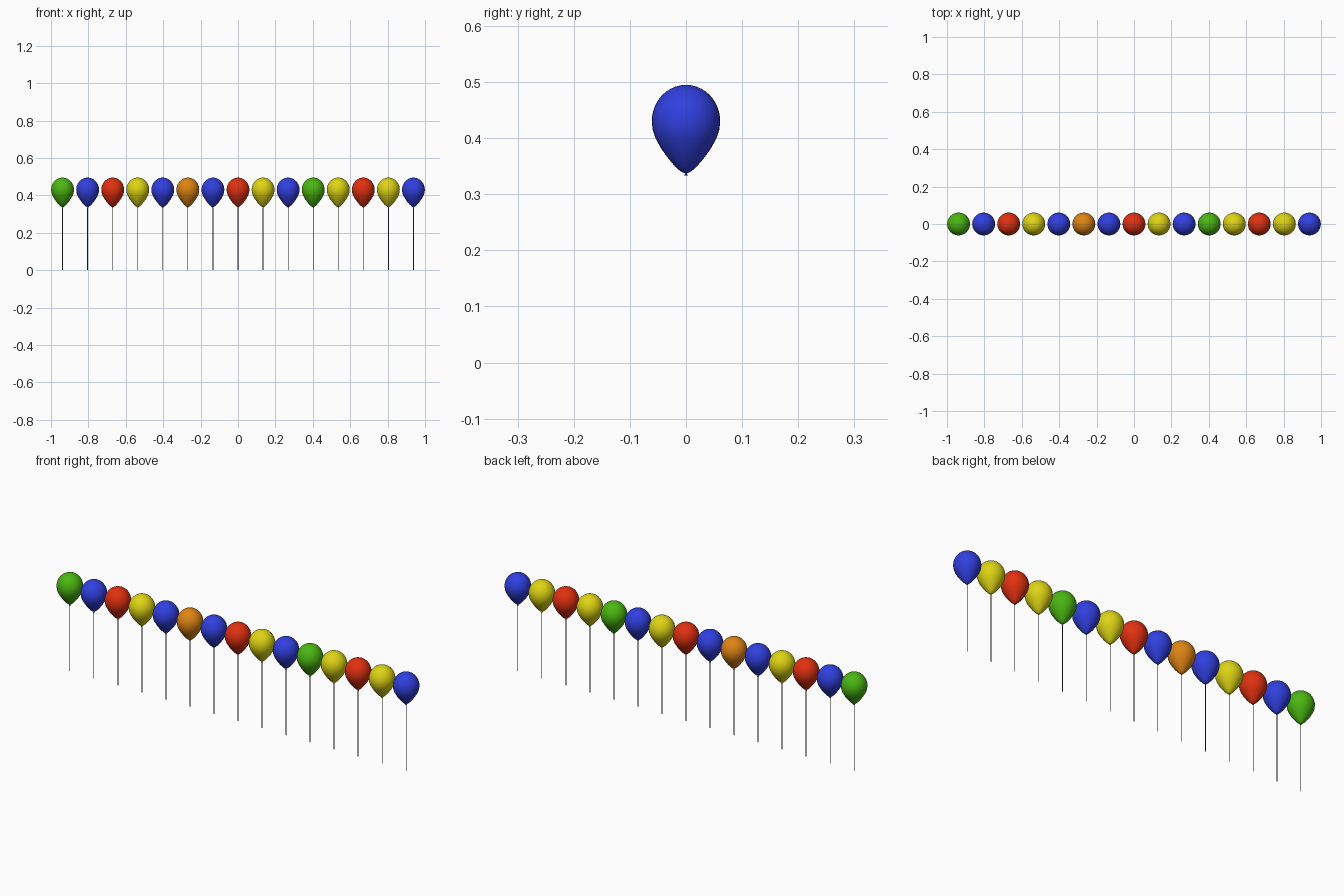
import bpy, bmesh, math
from mathutils import Vector

if "Cube" in bpy.data.objects:
    bpy.data.objects.remove(bpy.data.objects["Cube"], do_unlink=True)

COLOURS = {
    "green": (0.07, 0.47, 0.006),
    "blue": (0.03, 0.05, 0.74),
    "red": (0.75, 0.03, 0.005),
    "yellow": (0.73, 0.66, 0.007),
    "orange": (0.73, 0.23, 0.007),
    "string_grey": (0.06, 0.06, 0.06),
}
ORDER = ("green blue red yellow blue orange blue red "
         "yellow blue green yellow red yellow blue").split()
SPACING = 0.134
RADIUS, WIDEST, TOP = 0.061, 0.43, 0.495
STRING_WIDTH = 0.004


def make_material(name, rgb):
    mat = bpy.data.materials.new(name)
    mat.use_nodes = True
    mat.diffuse_color = (*rgb, 1)
    mat.node_tree.nodes["Principled BSDF"].inputs["Base Color"].default_value = (*rgb, 1)
    return mat


def add_object(name, bm, mat, x):
    mesh = bpy.data.meshes.new(name)
    bm.to_mesh(mesh)
    bm.free()
    mesh.materials.append(mat)
    obj = bpy.data.objects.new(name, mesh)
    obj.location.x = x
    bpy.context.collection.objects.link(obj)
    return obj


def balloon_profile():
    # Rounded crown, then the taper down to the neck and flared knot
    crown = [(RADIUS * math.sin(a), WIDEST + (TOP - WIDEST) * math.cos(a))
             for a in (math.pi / 2 * i / 10 for i in range(11))]
    taper = [(0.0595, 0.415), (0.0545, 0.4), (0.044, 0.381), (0.031, 0.363),
             (0.019, 0.349), (0.01, 0.341), (0.004, 0.338), (0.0015, 0.3365),
             (0.0045, 0.333), (0, 0.334)]
    return crown + taper


def balloon_mesh():
    bm = bmesh.new()
    verts = [bm.verts.new((r, 0, z)) for r, z in balloon_profile()]
    edges = [bm.edges.new(pair) for pair in zip(verts, verts[1:])]
    bmesh.ops.spin(bm, geom=verts + edges, cent=(0, 0, 0), axis=(0, 0, 1),
                   angle=math.tau, steps=32, use_duplicate=False)
    bmesh.ops.remove_doubles(bm, verts=bm.verts, dist=0.0001)
    bmesh.ops.recalc_face_normals(bm, faces=bm.faces)
    for face in bm.faces:
        face.smooth = True
    return bm


def string_mesh():
    # Flat ribbon facing front and back
    bm = bmesh.new()
    w = STRING_WIDTH / 2
    corners = [(-w, 0), (w, 0), (w, 0.336), (-w, 0.336)]
    bm.faces.new([bm.verts.new(Vector((x, 0, z))) for x, z in corners])
    return bm


materials = {name: make_material(name, rgb) for name, rgb in COLOURS.items()}

# Row of balloons, each on its own string
for i, colour in enumerate(ORDER):
    x = (i - (len(ORDER) - 1) / 2) * SPACING
    add_object(f"{colour}_balloon_{i + 1}", balloon_mesh(), materials[colour], x)
    add_object(f"string_{i + 1}", string_mesh(), materials["string_grey"], x)
